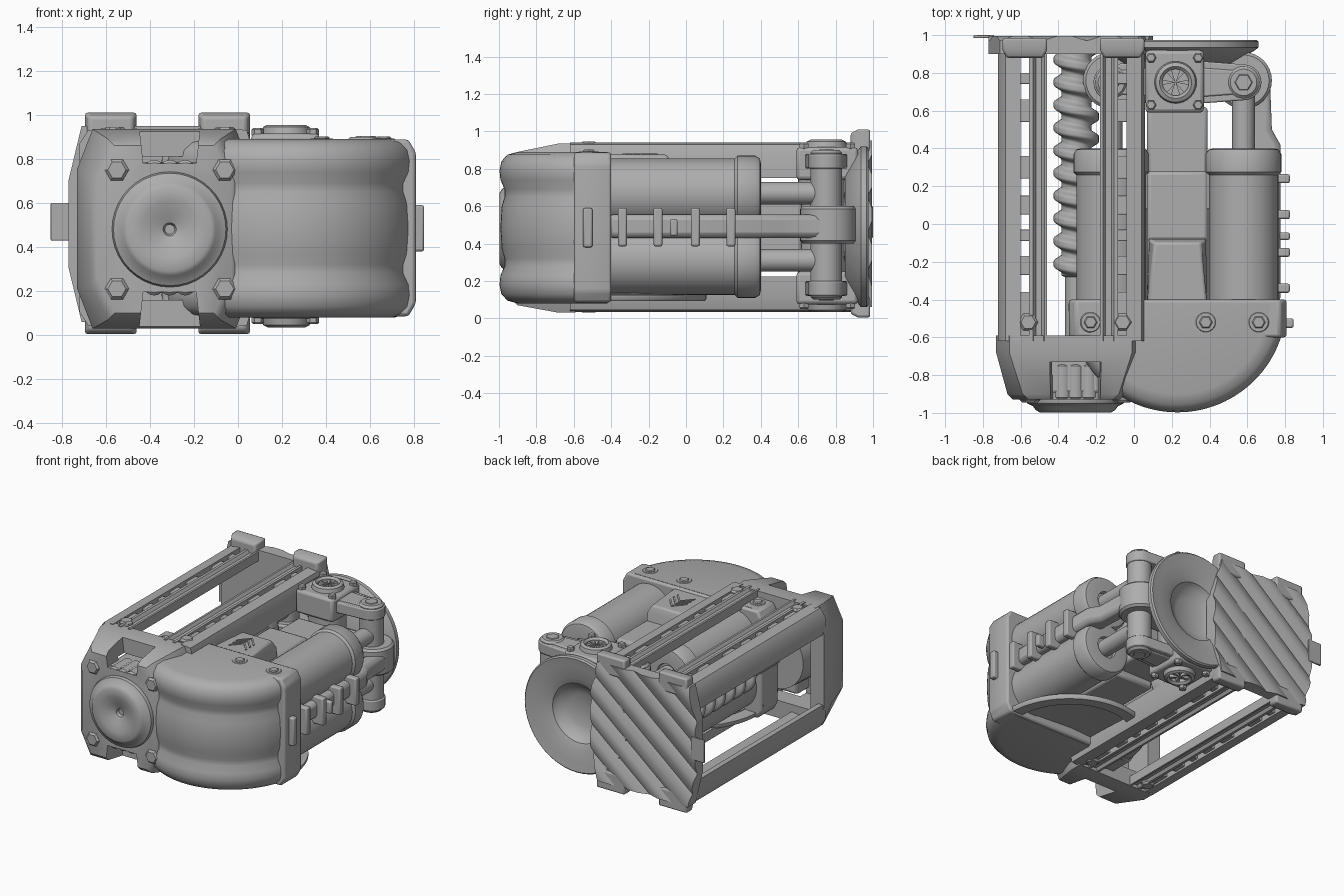
import bpy, bmesh, math
from mathutils import Vector

if "Cube" in bpy.data.objects:
    bpy.data.objects.remove(bpy.data.objects["Cube"])

grey = bpy.data.materials.new("plain grey")
grey.diffuse_color = (0.42, 0.42, 0.42, 1)
grey.use_nodes = True
grey.node_tree.nodes["Principled BSDF"].inputs["Base Color"].default_value = grey.diffuse_color
WX = 0.23    # mid x of the housing side
CX = -0.32   # mid x of the cage side


def finish(name, bm, bevel=0.0, seg=2):
    bmesh.ops.recalc_face_normals(bm, faces=bm.faces)
    me = bpy.data.meshes.new(name)
    bm.to_mesh(me)
    bm.free()
    me.materials.append(grey)
    ob = bpy.data.objects.new(name, me)
    bpy.context.collection.objects.link(ob)
    if bevel:
        m = ob.modifiers.new("bevel", 'BEVEL')
        m.width, m.segments, m.limit_method = bevel, seg, 'ANGLE'
    return ob


def loft(name, loops, bevel=0.0):
    bm = bmesh.new()
    rings = [[bm.verts.new(p) for p in lp] for lp in loops]
    n = len(rings[0])
    for a, b in zip(rings, rings[1:]):
        for i in range(n):
            bm.faces.new((a[i], a[(i + 1) % n], b[(i + 1) % n], b[i]))
    bm.faces.new(rings[0])
    bm.faces.new(rings[-1])
    return finish(name, bm, bevel)


def prism(name, pts, a, b, axis='y', bevel=0.0):
    put = {'y': lambda u, v, t: (u, t, v), 'z': lambda u, v, t: (u, v, t),
           'x': lambda u, v, t: (t, u, v)}[axis]
    return loft(name, [[put(u, v, t) for u, v in pts] for t in (a, b)], bevel)


def box(name, x, y, z, bevel=0.01):
    return prism(name, [(x[0], y[0]), (x[1], y[0]), (x[1], y[1]), (x[0], y[1])], z[0], z[1], 'z', bevel)


def lathe(name, prof, c, axis='y', seg=40, a0=0.0, a1=2 * math.pi):
    """Revolve (radius, position) pairs about an axis through c (the other two coordinates)."""
    bm = bmesh.new()
    rings = []
    for k in range(seg + 1):
        a = a0 + (a1 - a0) * k / seg
        ring = []
        for r, h in prof:
            u, v = c[0] + r * math.cos(a), c[1] + r * math.sin(a)
            ring.append(bm.verts.new((u, h, v) if axis == 'y' else (u, v, h)))
        rings.append(ring)
    for a, b in zip(rings, rings[1:]):
        for i in range(len(prof) - 1):
            bm.faces.new((a[i], a[i + 1], b[i + 1], b[i]))
    bmesh.ops.remove_doubles(bm, verts=bm.verts, dist=1e-4)
    bmesh.ops.holes_fill(bm, edges=[e for e in bm.edges if e.is_boundary], sides=0)
    return finish(name, bm)


def cyl(name, c, r, a, b, axis='y', seg=32):
    k = min(0.015, r * 0.25, (b - a) * 0.3)
    return lathe(name, [(0, a), (r - k, a), (r, a + k), (r, b - k), (r - k, b), (0, b)], c, axis, seg)


def cut(ob, cutter):
    m = ob.modifiers.new("cut", 'BOOLEAN')
    m.object, m.operation, m.solver = cutter, 'DIFFERENCE', 'EXACT'
    cutter.hide_render = True
    cutter.hide_set(True)


def octagon(x0, x1, z0, z1, cx, cz):
    return [(x0 + cx, z0), (x1 - cx, z0), (x1, z0 + cz), (x1, z1 - cz),
            (x1 - cx, z1), (x0 + cx, z1), (x0, z1 - cz), (x0, z0 + cz)]


def mz(z, up, total=0.975):
    return z if up else total - z   # mirrored height


def zspan(a, b, up, total=0.975):
    return sorted((mz(a, up, total), mz(b, up, total)))


# front cap: tapered hollow shell with a notch above and below the motor
sections = [(-0.59, (-0.73, 0.06, 0.03, 0.935, 0.07, 0.18)), (-0.68, (-0.73, 0.06, 0.03, 0.935, 0.07, 0.18)),
            (-0.90, (-0.67, 0.0, 0.07, 0.89, 0.08, 0.16)), (-0.93, (-0.64, -0.03, 0.1, 0.86, 0.08, 0.16))]
cap = loft("front_cap", [[(u, y, v) for u, v in octagon(*o)] for y, o in sections])
cut(cap, box("cap_cavity", (-0.62, -0.05), (-0.8, -0.5), (0.16, 0.81), 0))
for up in (True, False):
    notch = [(-0.46, mz(1.05, up)), (-0.43, mz(0.78, up)), (-0.19, mz(0.78, up)), (-0.16, mz(1.05, up))]
    cut(cap, prism("cap_notch", notch, -1.1, -0.73))
    for x in (-0.38, -0.31, -0.24):
        cyl("motor_clamp", (x, mz(0.745, up)), 0.05, -0.93, -0.74, 'y', 16)
box("motor_body", (-0.46, -0.16), (-0.9, -0.66), (0.2, 0.785), 0.02)

# motor drum with dished face
lathe("motor_drum", [(0, -0.6), (0.24, -0.6), (0.255, -0.9), (0.262, -0.93), (0.255, -0.95), (0.225, -0.965),
                     (0.21, -0.985), (0.19, -0.997), (0.13, -0.99), (0.08, -0.975), (0.03, -0.955), (0.022, -0.935),
                     (0, -0.935)], (-0.31, 0.48))
for x in (-0.55, -0.06):
    for z in (0.21, 0.75):
        cyl("cap_bolt", (x, z), 0.055, -0.945, -0.85, 'y', 6)

# four slotted rails
outer = [(-0.72, 0.75), (-0.72, 0.87), (-0.68, 0.93), (-0.6, 0.94), (-0.6, 0.88), (-0.66, 0.85), (-0.68, 0.75)]
inner = [(-0.555, 0.88), (-0.555, 0.94), (-0.535, 0.94), (-0.52, 0.92), (-0.49, 0.92), (-0.475, 0.94),
         (-0.46, 0.94), (-0.46, 0.87)]
for side in (1, -1):
    fx = (lambda x: x) if side == 1 else (lambda x: min(2 * CX - x, 0.058 + (-0.72 - x) * -0.3 * (x < -0.67)
                                                        if x < -0.71 else 2 * CX - x))
    for up in (True, False):
        for nm, pr in (("rail_outer", outer), ("rail_inner", inner)):
            prism(nm, [(fx(x), mz(z, up)) for x, z in pr], -0.62, 0.92)
        xs = sorted((fx(-0.61), fx(-0.545)))
        for y, h in ((-0.48, 0.12), (-0.22, 0.05), (-0.06, 0.03), (0.1, 0.05), (0.3, 0.06), (0.6, 0.06), (0.77, 0.03)):
            box("rail_bridge", xs, (y - h, y + h), zspan(0.88, 0.925, up), 0.005)
        cyl("rail_bolt", (-0.56 if side == 1 else -0.06, -0.52), 0.052, *zspan(0.89, 0.945, up), 'z', 6)
        # corner foot on the back plate
        zp = zspan(0.87, 1.01, up, 1.015)
        xp = sorted((fx(-0.695), fx(-0.46)))
        loft("plate_foot", [[(xp[0] + d, y, zp[0] + d), (xp[1] - d, y, zp[0] + d), (xp[1] - d, y, zp[1] - d),
                             (xp[0] + d, y, zp[1] - d)] for y, d in ((0.88, 0.02), (0.92, 0), (0.985, 0))], 0.012)

# back plate with diagonal corrugations on its rear face
bm = bmesh.new()
pts = octagon(-0.77, 0.1, 0.06, 0.95, 0.06, 0.25)
f = [bm.verts.new((u, 0.9, v)) for u, v in pts]
b = [bm.verts.new((u, 0.98, v)) for u, v in pts]
for i in range(8):
    bm.faces.new((f[i], f[(i + 1) % 8], b[(i + 1) % 8], b[i]))
bm.faces.new(f)
bm.faces.new(b)
no = Vector((-0.64, 0, 0.77))
for k in range(-11, 12):
    co = Vector((CX, 0, 0.5)) + no * (k * 0.05)
    bmesh.ops.bisect_plane(bm, geom=bm.verts[:] + bm.edges[:] + bm.faces[:], plane_co=co, plane_no=no)
for v in bm.verts:
    if v.co.y > 0.97:
        d = (v.co - Vector((CX, v.co.y, 0.5))).dot(no) / 0.05
        v.co.y = 0.995 if round(d) % 3 else 0.97
finish("back_plate", bm)
box("plate_tab", (-0.85, -0.74), (0.985, 1.0), (0.43, 0.6), 0.004)

# lead screw: helical surface
bm = bmesh.new()
rings = []
N, M = 24, 170
for j in range(M + 1):
    y = -0.28 + 1.2 * j / M
    ring = []
    for i in range(N):
        a = 2 * math.pi * i / N
        r = 0.1 + 0.025 * max(-0.8, min(0.8, 1.3 * math.sin(a - 2 * math.pi * y / 0.12)))
        if j == 0:
            r = 0.06
        ring.append(bm.verts.new((-0.305 + r * math.cos(a), y, 0.48 + r * math.sin(a))))
    rings.append(ring)
for p, q in zip(rings, rings[1:]):
    for i in range(N):
        bm.faces.new((p[i], p[(i + 1) % N], q[(i + 1) % N], q[i]))
bm.faces.new(rings[0])
bm.faces.new(rings[-1])
finish("lead_screw", bm)
cyl("screw_shaft", (-0.305, 0.48), 0.06, -0.65, -0.25)

# half-round ribbed housing
half = [(0, 0.89), (0.48, 0.89), (0.535, 0.875), (0.567, 0.84), (0.577, 0.79), (0.572, 0.74), (0.55, 0.69),
        (0.55, 0.65), (0.565, 0.6), (0.572, 0.485)]
lathe("housing", half + [(r, 0.97 - z) for r, z in half[-2::-1]], (WX, -0.42), 'z', 56, math.pi, 2 * math.pi)
prism("housing_flange", octagon(WX - 0.575, WX + 0.578, 0.085, 0.888, 0.035, 0.06), -0.6, -0.4, 'y', 0.015)
box("housing_peg", (0.76, 0.845), (-0.55, -0.5), (0.38, 0.59))
for x in (-0.23, 0.38, 0.66):
    cyl("housing_washer", (x, -0.52), 0.055, 0.875, 0.893, 'z', 24)
    cyl("housing_bolt", (x, -0.52), 0.036, 0.88, 0.902, 'z', 6)

# round rim and recessed cover under the housing
lathe("under_rim", [(0.43, 0.13), (0.44, 0.092), (0.52, 0.092), (0.53, 0.105), (0.53, 0.125), (0.43, 0.13)],
      (WX, -0.42), 'z', 32, 0, math.pi)
lathe("under_cover", [(0, 0.15), (0.44, 0.125), (0.44, 0.135), (0, 0.16)], (WX, -0.42), 'z', 32, 0, math.pi)

# top panel with chevrons
loft("centre_panel", [[(0.07, -0.45, z), (0.39, -0.45, z), (0.39 - d, y, z), (0.07 + d, y, z)]
                      for z, y, d in ((0.6, -0.06, 0.0), (0.82, -0.08, 0.01), (0.875, -0.1, 0.04))], 0.012)
for k in range(3):
    y = -0.31 + k * 0.045
    prism("chevron", [(0.16, y - 0.03), (WX, y + 0.05), (0.30, y - 0.03), (0.30, y - 0.012),
                      (WX, y + 0.068), (0.16, y - 0.012)], 0.872, 0.881, 'z')

# core block between the cylinders
box("core_rear", (0.07, 0.39), (0.26, 0.62), (0.27, 0.70), 0.02)
box("core_front", (0.07, 0.39), (-0.42, 0.28), (0.22, 0.76), 0.02)

# four hydraulic cylinders with rods, and pin links at both sides
for s in (1, -1):
    x = WX + s * 0.35
    for z in (0.67, 0.31):
        lathe("cylinder", [(0, -0.42), (0.185, -0.42), (0.185, 0.26), (0.2, 0.275), (0.2, 0.37), (0.185, 0.395),
                           (0.16, 0.4), (0.08, 0.4), (0.075, 0.38), (0, 0.38)], (x, z))
        cyl("piston_rod", (x, z), 0.06, 0.36, 0.78)
    cyl("link_pin", (x, 0.75), 0.085, 0.1, 0.9, 'z')
    cyl("pin_lug", (x, 0.76), 0.15, 0.4, 0.6, 'z')
    box("lug_arm", sorted((x, WX)), (0.66, 0.85), (0.4, 0.6), 0.02)
    for up in (True, False):
        # tapering link with raised rim and bolt
        for wide, lo, hi in ((0.095, 0.80, 0.88), (0.06, 0.87, 0.89)):
            pr = [(WX + s * 0.08, 0.75 - wide - 0.02)]
            pr += [(x + s * wide * math.cos(t), 0.75 + wide * math.sin(t))
                   for t in [math.pi * (k / 10 - 0.5) for k in range(11)]]
            pr += [(WX + s * 0.08, 0.75 + wide + 0.02)]
            prism("link_arm", pr, mz(lo, up, 1.0), mz(hi, up, 1.0), 'z', 0.008)
        cyl("link_bolt", (x, 0.75), 0.05, *zspan(0.88, 0.905, up, 1.0), 'z', 6)

# hub blocks over and under the rear axle
cyl("hub_column", (WX, 0.73), 0.13, 0.12, 0.88, 'z')
for up in (True, False):
    box("hub_block", (0.06, 0.37), (0.59, 0.92), zspan(0.74, 0.915, up, 0.99), 0.02)
    r = [(0.07, 0.9), (0.07, 0.94), (0.085, 0.955), (0.105, 0.945), (0.115, 0.9)]
    lathe("hub_ring", [(q, mz(z, up, 0.99)) for q, z in r], (WX - 0.01, 0.75), 'z', 32)
    for k in range(6):
        a = k * math.pi / 3
        prism("hub_spoke", [(WX - 0.01 + d * math.cos(a + t), 0.75 + d * math.sin(a + t)) for d, t in
                            ((0.0, 0), (0.08, -0.2), (0.08, 0.2))], mz(0.9, up, 0.99), mz(0.935, up, 0.99), 'z')
    for x in (0.09, 0.34):
        for y in (0.63, 0.88):
            cyl("hub_bolt", (x, y), 0.028, *zspan(0.9, 0.94, up, 0.99), 'z', 6)

# rear wheel with deep centre dish
lathe("rear_wheel", [(0, 0.84), (0.3, 0.85), (0.41, 0.92), (0.43, 0.935), (0.43, 0.965), (0.42, 0.975),
                     (0.36, 0.965), (0.27, 0.955), (0.22, 0.935), (0.2, 0.9), (0.12, 0.865), (0, 0.86)],
      (WX, 0.49), 'y', 56)

# side pipe with clamp fins
prism("side_bar", [(0.66, -0.42), (0.775, -0.42), (0.775, 0.42), (0.73, 0.5), (0.72, 0.76), (0.6, 0.76)],
      0.43, 0.555, 'z', 0.03)
for y in (-0.34, -0.15, 0.05, 0.24):
    box("bar_fin", (0.7, 0.825), (y - 0.024, y + 0.024), (0.385, 0.59))
box("bar_clip", (0.74, 0.825), (-0.085, -0.045), (0.44, 0.53))

bpy.ops.object.select_all(action='SELECT')
bpy.context.view_layer.objects.active = bpy.data.objects["housing"]
bpy.ops.object.shade_smooth_by_angle(angle=math.radians(38))
